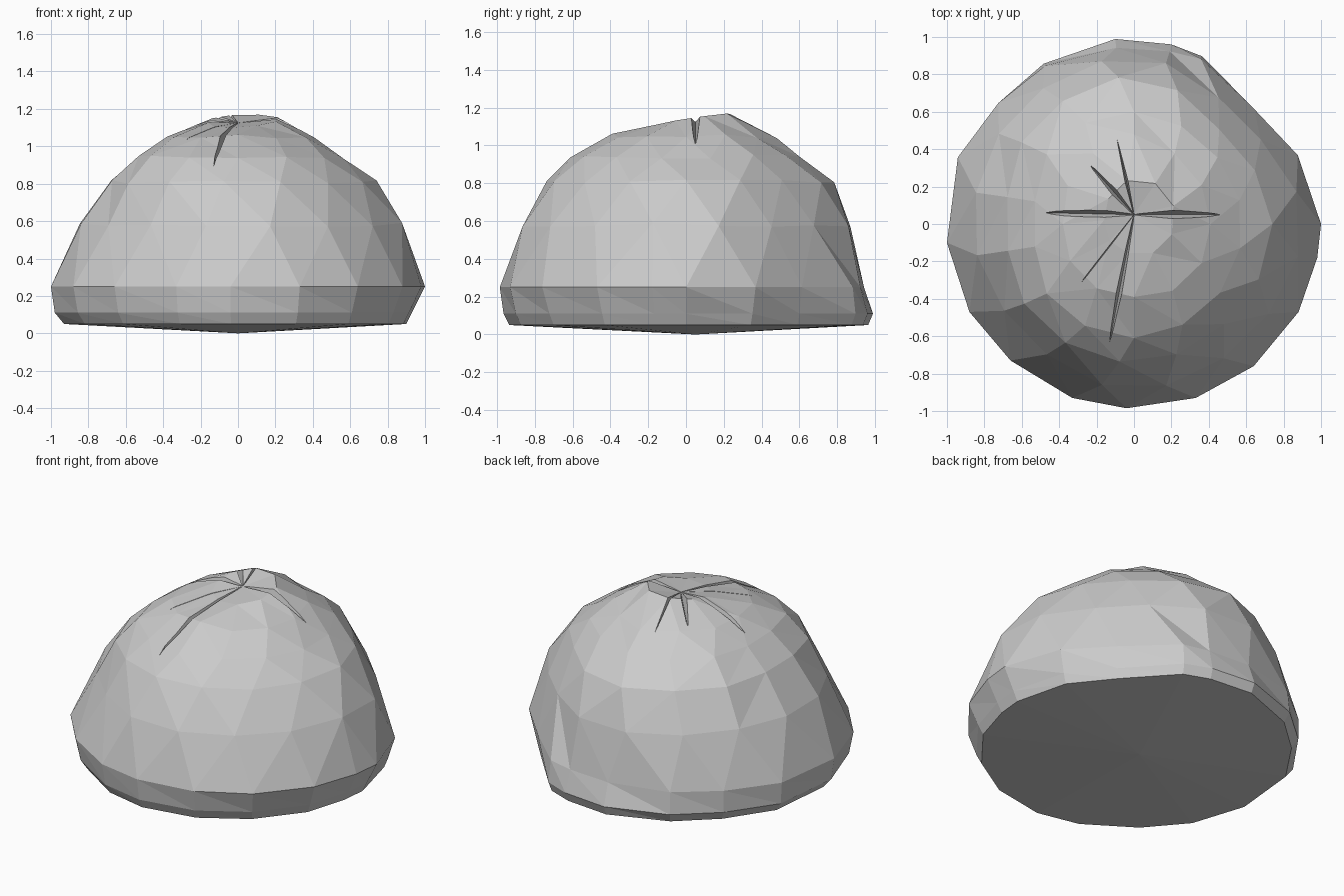
import bpy, bmesh, math, random
from mathutils import Vector

if "Cube" in bpy.data.objects:
    bpy.data.objects.remove(bpy.data.objects["Cube"])

random.seed(4)

# Widest outline seen from above, counter-clockwise
OUTLINE = [
    (1, 0), (.88, .37), (.65, .62), (.37, .91), (.2, .965), (-.1, .99),
    (-.49, .87), (-.74, .66), (-.95, .36), (-1, -.1), (-.88, -.47),
    (-.66, -.73), (-.33, -.93), (-.04, -.985), (.33, -.93), (.64, -.76),
    (.88, -.47), (.98, -.18),
]

# Foot rings: height, scale of the outline towards E NE N NW W SW S SE
FOOT = [
    (0.05, (.90, .95, .975, .94, .93, .93, .95, .92)),
    (0.11, (.93, .97, 1.0, .98, .98, .97, .98, .95)),
    (0.25, (1.0, .99, .95, .98, 1.0, 1.0, 1.0, 1.0)),
]
# Dome rings: sides, height, radii towards E NE N NW W SW S SE
DOME = [
    (16, 0.58, (.90, .80, .89, .87, .86, .83, .885, .86)),
    (15, 0.81, (.74, .68, .79, .75, .68, .73, .74, .72)),
    (14, 0.94, (.58, .57, .60, .60, .53, .60, .61, .59)),
    (12, 1.05, (.41, .42, .48, .42, .38, .40, .39, .42)),
    (9, 1.135, (.22, .23, .22, .18, .16, .17, .18, .21)),
]


def blend(table, a):
    t = (a / (math.pi / 4)) % 8
    i = int(t)
    f = (1 - math.cos((t - i) * math.pi)) / 2
    return table[i] * (1 - f) + table[(i + 1) % 8] * f


def bridge(bm, low, high):
    """Zip two rings of (angle, vertex) together with triangles."""
    n, m = len(low), len(high)
    i = j = 0

    def angle(ring, k):
        return ring[k % len(ring)][0] + math.tau * (k // len(ring))

    while i < n or j < m:
        a, b, c, d = (low[i % n][1], low[(i + 1) % n][1],
                      high[j % m][1], high[(j + 1) % m][1])
        if j >= m or (i < n and angle(low, i + 1) <= angle(high, j + 1)):
            bm.faces.new((a, b, c))
            i += 1
        else:
            bm.faces.new((a, d, c))
            j += 1


def make_object(name, bm):
    bmesh.ops.recalc_face_normals(bm, faces=bm.faces[:])
    mesh = bpy.data.meshes.new(name)
    bm.to_mesh(mesh)
    bm.free()
    ob = bpy.data.objects.new(name, mesh)
    bpy.context.collection.objects.link(ob)
    return ob


# Faceted bun: foot rings, then the dome
bm = bmesh.new()
loops = []
for z, scales in FOOT:
    ring = []
    for x, y in OUTLINE:
        a = math.atan2(y, x) % math.tau
        s = blend(scales, a)
        ring.append((a, bm.verts.new((x * s, y * s, z))))
    loops.append(ring)
for k, (n, z, radii) in enumerate(DOME):
    ring = []
    for i in range(n):
        a = (i + 0.5 * (k % 2 == 0)) * math.tau / n
        r, h, cy = blend(radii, a), z + random.uniform(-.012, .012), 0
        if k == 4:      # crown is higher towards the back
            h, cy = z + .035 * math.cos(a - 1.3), .02
        ring.append((a, bm.verts.new((r * math.cos(a), cy + r * math.sin(a), h))))
    loops.append(ring)
for low, high in zip(loops, loops[1:]):
    bridge(bm, low, high)

# Slightly bulging underside and sunken pinch on top
for ring, point in ((loops[0], (0, .05, 0)), (loops[-1], (0, .05, 1.125))):
    hub = bm.verts.new(point)
    for i in range(len(ring)):
        bm.faces.new((ring[i][1], ring[(i + 1) % len(ring)][1], hub))
bun = make_object("bun", bm)

# Pleats: thin wedge slits radiating from the pinch (end point, half width)
PLEATS = [
    ((.46, .05, .99), .04), ((-.47, .06, .97), .045), ((-.23, .31, 1.05), .04),
    ((-.09, .45, 1.03), .015), ((-.13, -.63, .89), .03), ((-.28, -.31, 1.01), .012),
]
start = Vector((0, .05, 1.115))
up = Vector((0, 0, .16))
for end, width in PLEATS:
    end = Vector(end)
    mid = (start + end) / 2
    side = (end - start).cross(up).normalized() * width
    bm = bmesh.new()
    for p in (start, start + up, end, end + up, mid + Vector((0, 0, .015)),
              mid + up + side, mid + up - side):
        bm.verts.new(p)
    bmesh.ops.convex_hull(bm, input=bm.verts[:])
    cutter = make_object("pleat_cutter", bm)
    cutter.hide_render = True
    mod = bun.modifiers.new("pleat", 'BOOLEAN')
    mod.operation = 'DIFFERENCE'
    mod.solver = 'EXACT'
    mod.object = cutter
    bpy.context.view_layer.objects.active = bun
    bpy.ops.object.modifier_apply(modifier=mod.name)
    bpy.data.objects.remove(cutter)
